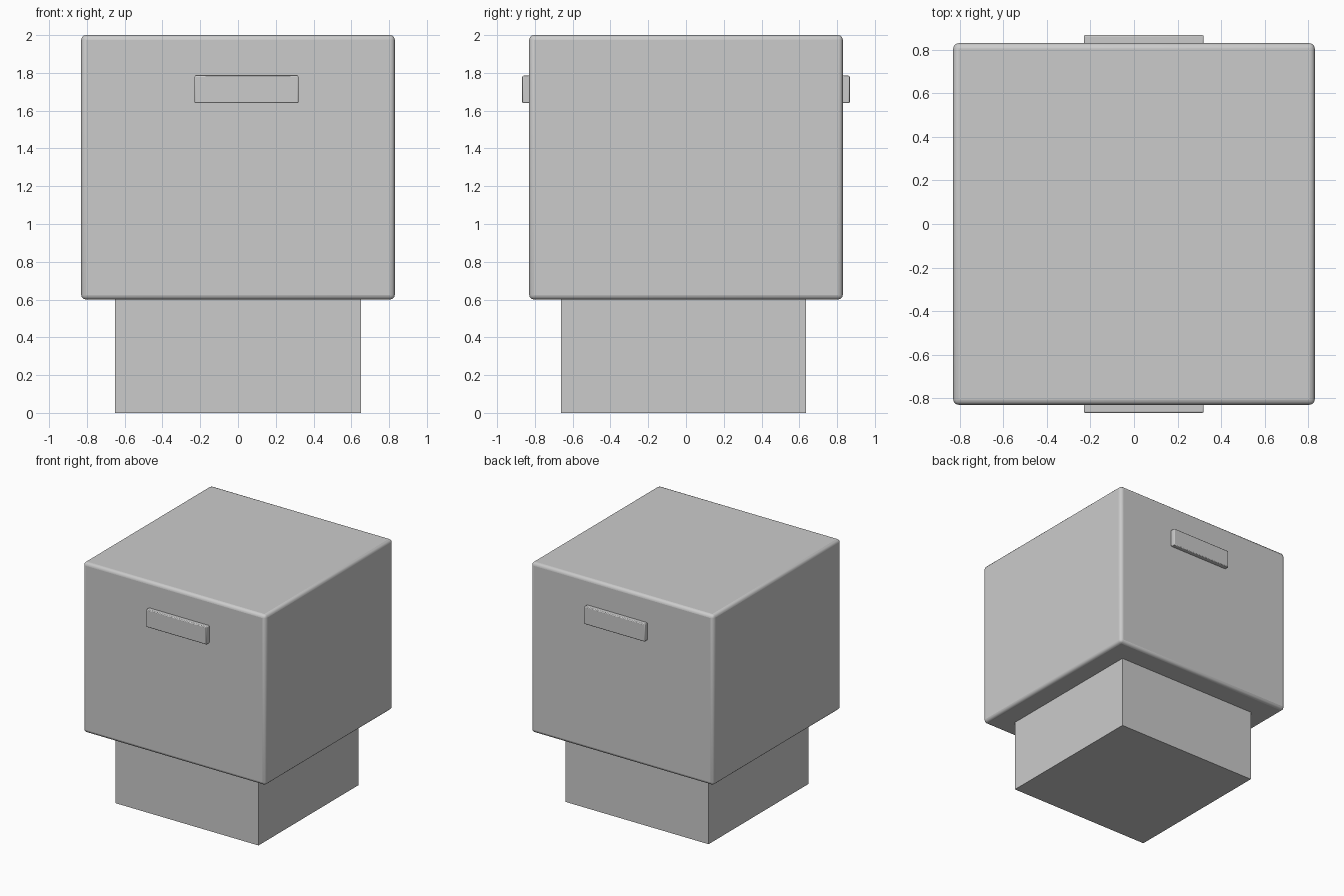
import bpy
import math

if "Cube" in bpy.data.objects:
    bpy.data.objects.remove(bpy.data.objects["Cube"])


def box(name, lo, hi, bevel=0.0, segments=3):
    """Axis-aligned box between two corners, with optional rounded edges."""
    centre = [(a + b) / 2 for a, b in zip(lo, hi)]
    bpy.ops.mesh.primitive_cube_add(size=1, location=centre)
    ob = bpy.context.object
    ob.name = name
    ob.scale = [b - a for a, b in zip(lo, hi)]
    bpy.ops.object.transform_apply(location=False, rotation=False, scale=True)
    if bevel:
        mod = ob.modifiers.new("rounded_edges", 'BEVEL')
        mod.width = bevel
        mod.segments = segments
        bpy.ops.object.shade_smooth_by_angle(angle=math.radians(35))
    return ob


# Plinth, set slightly towards the front
box("plinth", (-0.65, -0.662, 0), (0.65, 0.635, 0.605))

# Main cabinet block with softly rounded edges
box("cabinet_body", (-0.83, -0.83, 0.6), (0.83, 0.83, 2.0), 0.025)

# Matching pull handles on the front and back faces
for name, side in (("front_handle", -1), ("back_handle", 1)):
    y = sorted((side * 0.825, side * 0.867))
    box(name, (-0.23, y[0], 1.64), (0.32, y[1], 1.785), 0.006, 2)
